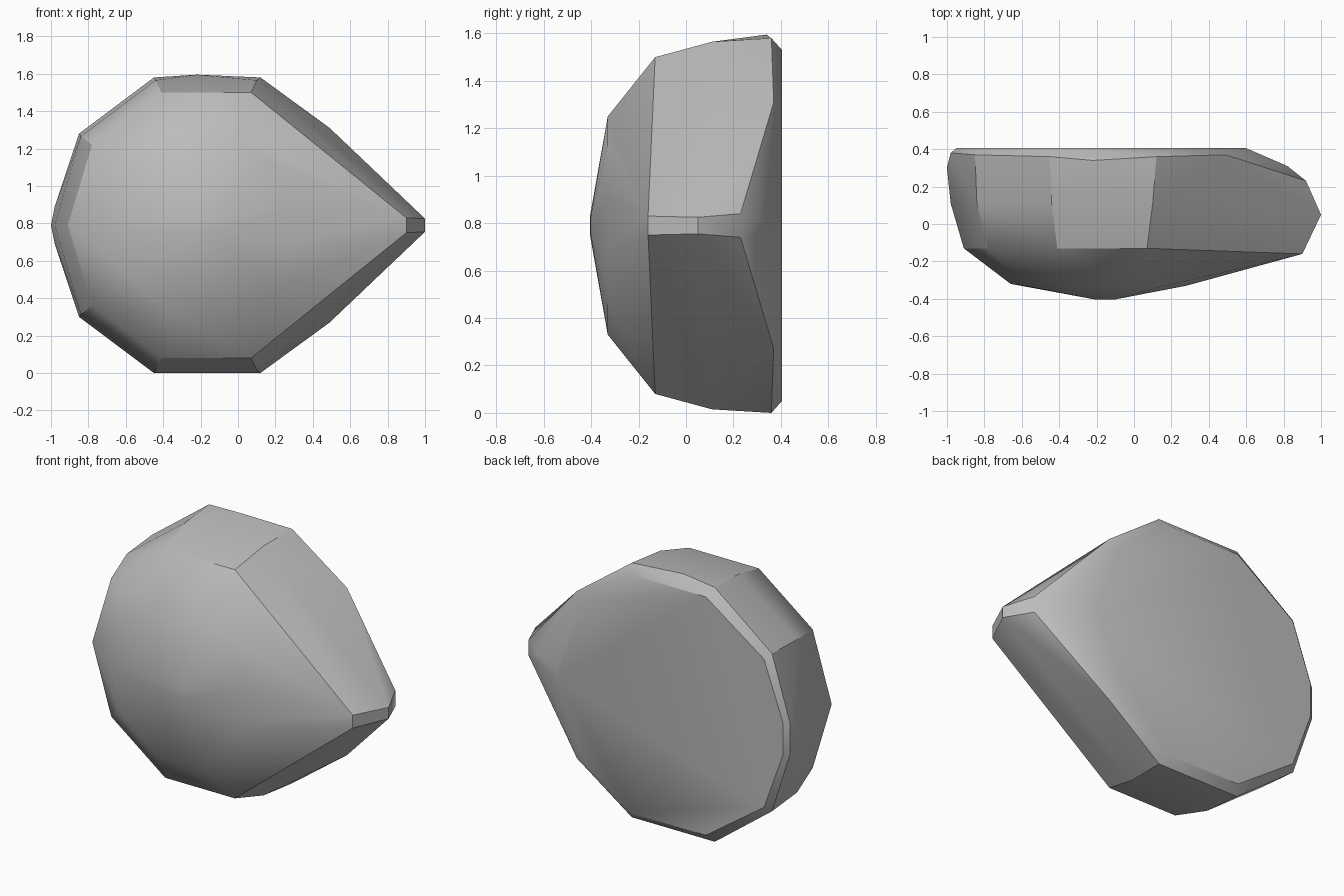
import bpy
import bmesh
import math

default_cube = bpy.data.objects.get("Cube")
if default_cube:
    bpy.data.objects.remove(default_cube, do_unlink=True)

MIDDLE = 0.79  # height of the pointed end


def make_material(name, colour):
    material = bpy.data.materials.new(name)
    material.use_nodes = True
    material.diffuse_color = colour
    shader = next(n for n in material.node_tree.nodes if n.type == "BSDF_PRINCIPLED")
    shader.inputs["Base Color"].default_value = colour
    shader.inputs["Roughness"].default_value = 0.8
    return material


def add_ring(bm, half_outline, top_extra=()):
    """Add a half outline of (x, depth, height above middle) and its mirror."""
    for x, y, rise in half_outline:
        bm.verts.new((x, y, MIDDLE + rise))
        if rise > 0:
            bm.verts.new((x, y, MIDDLE - rise))
    for x, y, rise in top_extra:
        bm.verts.new((x, y, MIDDLE + rise))


# Cross-sections from the domed front to the flat back
dome_centre = [(-0.2, -0.405, 0.04), (-0.1, -0.403, 0.03)]
dome_rim = [(-0.66, -0.32, 0), (-0.59, -0.33, 0.27), (-0.37, -0.33, 0.46),
            (0.01, -0.33, 0.46), (0.17, -0.33, 0.34), (0.28, -0.33, 0.1)]
front_edge = [(-0.91, -0.13, 0), (-0.78, -0.13, 0.43), (-0.41, -0.13, 0.71),
              (0.07, -0.13, 0.71), (0.9, -0.16, 0.04)]
belt = [(-0.98, 0.11, 0), (-0.84, 0.11, 0.475), (-0.44, 0.11, 0.775),
        (0.1, 0.11, 0.775), (1, 0.05, 0.035)]
back_edge = [(-1, 0.3, 0), (-0.98, 0.38, 0.1), (-0.85, 0.37, 0.49),
             (-0.45, 0.36, 0.79), (0.12, 0.36, 0.79), (0.49, 0.37, 0.52),
             (0.92, 0.23, 0.05), (0.82, 0.31, 0.03)]
back_face = [(-0.95, 0.405, 0.1), (-0.82, 0.405, 0.46), (-0.42, 0.405, 0.74),
             (0.1, 0.405, 0.74), (0.42, 0.405, 0.5), (0.6, 0.405, 0.03)]

bm = bmesh.new()
for outline in (dome_centre, dome_rim, front_edge, belt, back_face):
    add_ring(bm, outline)
add_ring(bm, back_edge, top_extra=[(-0.22, 0.34, 0.805)])

# Wrap the sections in one faceted skin and merge flat triangles
hull = bmesh.ops.convex_hull(bm, input=bm.verts)
unused = {v for v in hull["geom_interior"] + hull["geom_unused"]
          if isinstance(v, bmesh.types.BMVert)}
bmesh.ops.delete(bm, geom=list(unused), context="VERTS")
bmesh.ops.dissolve_limit(bm, angle_limit=math.radians(1),
                         verts=bm.verts, edges=bm.edges)
bmesh.ops.recalc_face_normals(bm, faces=bm.faces)

mesh = bpy.data.meshes.new("pointed_stone")
bm.to_mesh(mesh)
bm.free()
mesh.materials.append(make_material("stone grey", (0.5, 0.5, 0.5, 1)))
stone = bpy.data.objects.new("pointed_stone", mesh)
bpy.context.collection.objects.link(stone)

# Soft dome, crisp facet edges
bpy.ops.object.select_all(action="DESELECT")
stone.select_set(True)
bpy.context.view_layer.objects.active = stone
bpy.ops.object.shade_smooth_by_angle(angle=math.radians(32))
